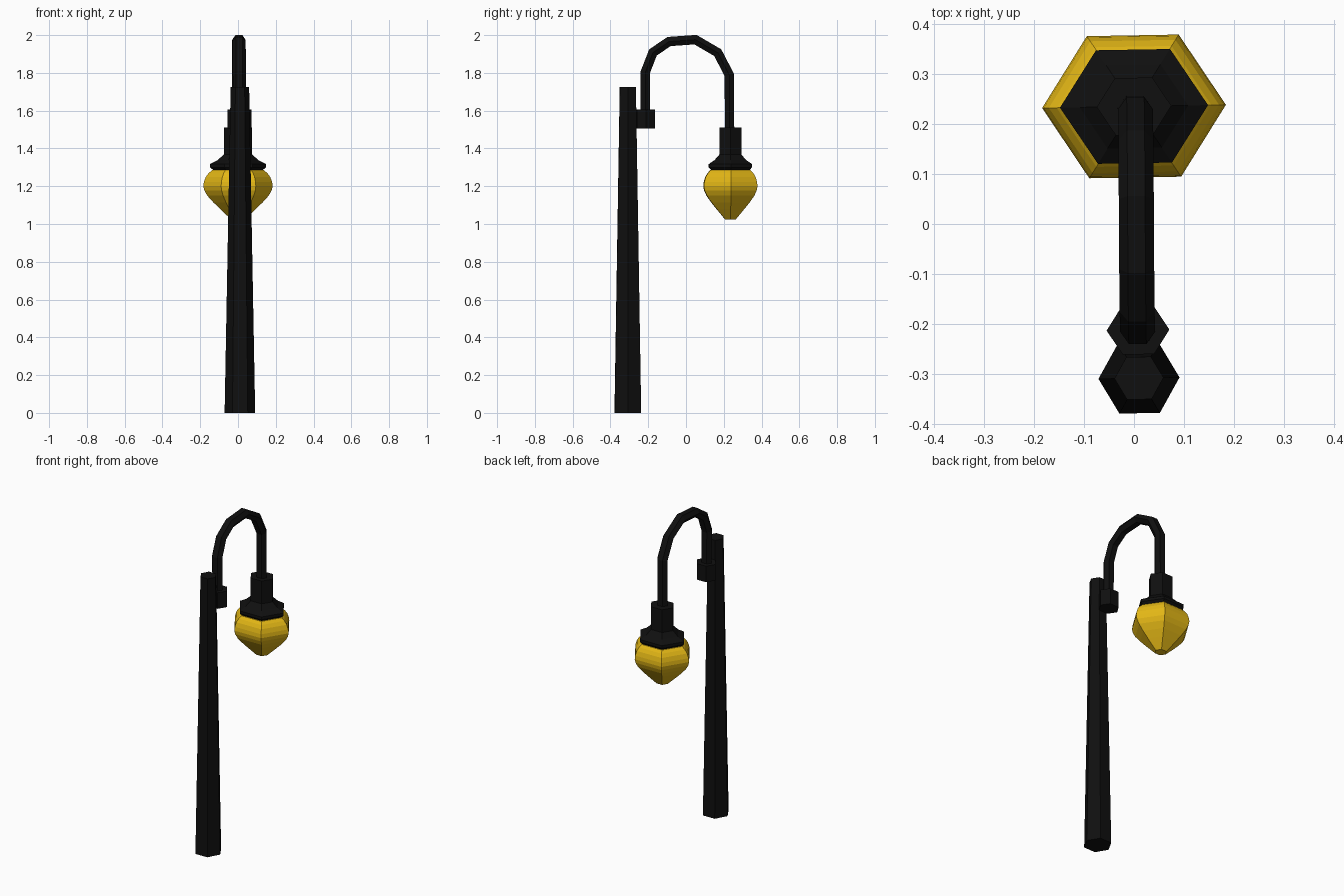
import bpy, bmesh, math
from mathutils import Vector

if "Cube" in bpy.data.objects:
    bpy.data.objects.remove(bpy.data.objects["Cube"])


def material(name, rgb):
    m = bpy.data.materials.new(name)
    m.diffuse_color = (*rgb, 1)
    m.use_nodes = True
    m.node_tree.nodes["Principled BSDF"].inputs["Base Color"].default_value = m.diffuse_color
    return m


BLACK = material("black iron", (0.005, 0.005, 0.005))
YELLOW = material("yellow glass", (0.78, 0.48, 0.008))
TWIST = math.radians(1)


def skin(name, rings, mat):
    """Join successive six-sided rings into a closed, flat-faced solid."""
    bm = bmesh.new()
    loops = [[bm.verts.new(p) for p in ring] for ring in rings]
    for a, b in zip(loops, loops[1:]):
        for i in range(6):
            j = (i + 1) % 6
            bm.faces.new((a[i], a[j], b[j], b[i]))
    bm.faces.new(loops[0][::-1])
    bm.faces.new(loops[-1])
    bmesh.ops.recalc_face_normals(bm, faces=bm.faces)
    me = bpy.data.meshes.new(name)
    bm.to_mesh(me)
    bm.free()
    me.materials.append(mat)
    ob = bpy.data.objects.new(name, me)
    bpy.context.collection.objects.link(ob)
    return ob


def lathe(name, cx, cy, profile, mat, stretch=1.0):
    """Hexagonal turned part; profile holds (radius, z), points face +-x."""
    rings = []
    for r, z in profile:
        ring = []
        for i in range(6):
            a = math.radians(60 * i)
            x, y = r * stretch * math.cos(a), r * math.sin(a)
            ring.append((cx + x * math.cos(TWIST) - y * math.sin(TWIST),
                         cy + x * math.sin(TWIST) + y * math.cos(TWIST), z))
        rings.append(ring)
    return skin(name, rings, mat)


# Tapered post and the bracket fixed to its side
lathe("post", 0.01, -0.308, [(0.081, 0), (0.049, 1.725)], BLACK)
lathe("bracket", 0.008, -0.212, [(0.056, 1.505), (0.056, 1.605)], BLACK, 1.12)

# Curved arm: hexagonal section swept along a bent path in the yz plane
path = [(-0.215, 1.53), (-0.215, 1.805), (-0.175, 1.908), (-0.09, 1.966),
        (0.05, 1.976), (0.168, 1.907), (0.229, 1.79), (0.231, 1.48)]
pts = [Vector(p) for p in path]
rings = []
for k, p in enumerate(pts):
    d_in = (p - pts[max(k - 1, 0)]).normalized()
    d_out = (pts[min(k + 1, len(pts) - 1)] - p).normalized()
    t = (d_in + d_out).normalized()
    n = Vector((-t.y, t.x))
    miter = 1 / max(t.dot(d_in), t.dot(d_out))
    cx = 0.008 - 0.006 * k / (len(pts) - 1)
    ring = []
    for i in range(6):
        a = math.radians(60 * i)
        q = p + n * (0.0285 * math.sin(a) * miter)
        ring.append((cx + 0.035 * math.cos(a), q.x, q.y))
    rings.append(ring)
skin("arm", rings, BLACK)

# Lamp head: socket with flared cap, and the glass bulb below
lathe("lamp_cap", 0.0, 0.235,
      [(0.11, 1.28), (0.131, 1.30), (0.131, 1.317), (0.096, 1.338),
       (0.066, 1.368), (0.066, 1.51)], BLACK, 1.13)
lathe("bulb", 0.0, 0.235,
      [(0.033, 1.025), (0.052, 1.045), (0.085, 1.08), (0.117, 1.115),
       (0.145, 1.15), (0.159, 1.177), (0.164, 1.20), (0.161, 1.223),
       (0.152, 1.25), (0.138, 1.27), (0.122, 1.285)], YELLOW, 1.12)
